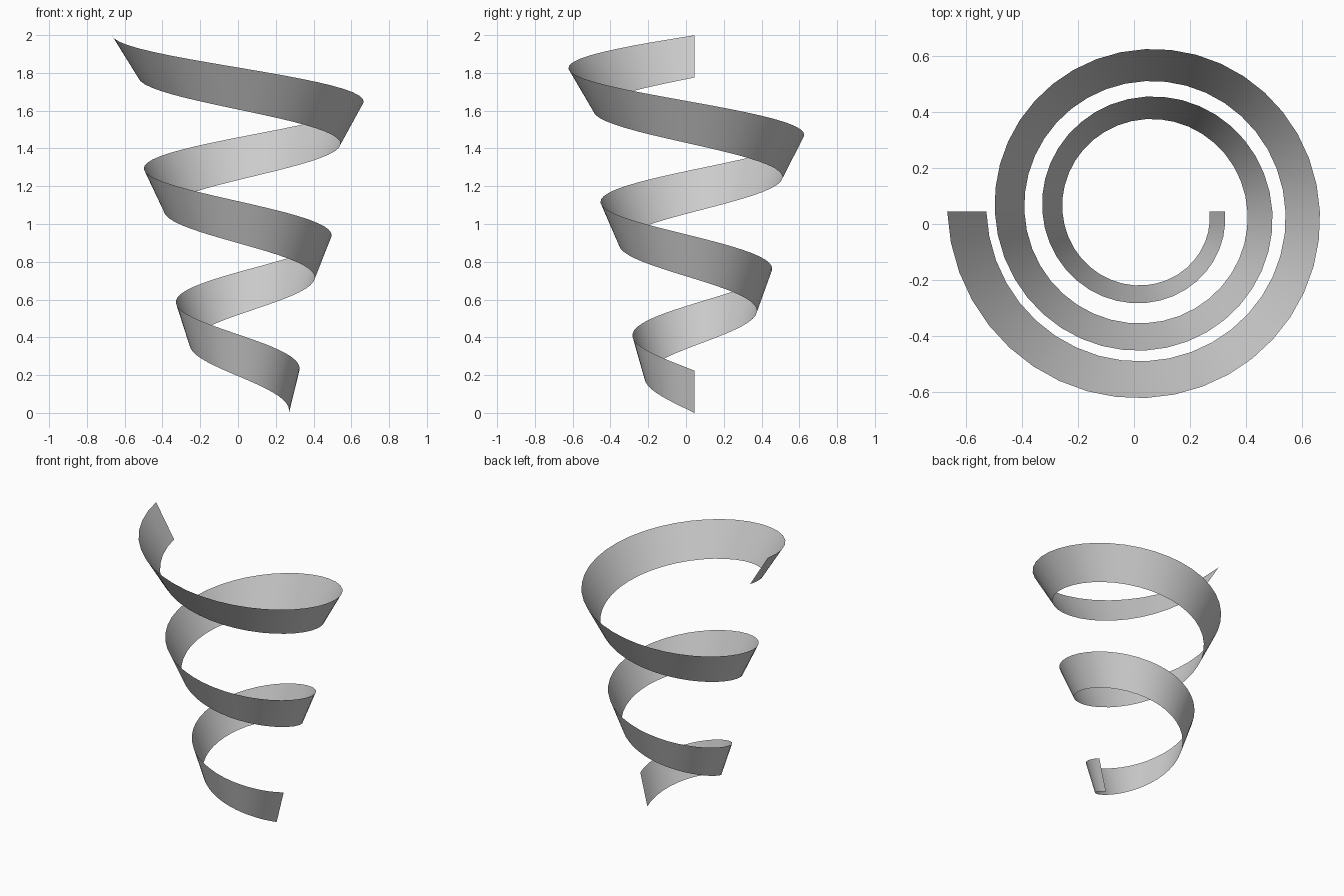
import bpy, bmesh, math

cube = bpy.data.objects.get("Cube")
if cube:
    bpy.data.objects.remove(cube, do_unlink=True)

TURNS = 2.5
STEPS = 40                     # segments per turn
RISE = 0.71                    # height gained per turn
CENTRE = (0.041, 0.044)

# Ribbon edges: start radius, radius growth per turn, start height
LOWER = (0.229, 0.136, 0.0)
UPPER = (0.284, 0.17, 0.224)


def edge_point(edge, turn):
    """Point on a widening, clockwise rising spiral."""
    radius, growth, height = edge
    r = radius + growth * turn
    a = -math.tau * turn
    return (CENTRE[0] + r * math.cos(a),
            CENTRE[1] + r * math.sin(a),
            height + RISE * turn)


# Grey material
grey = bpy.data.materials.new("light grey")
grey.use_nodes = True
colour = (0.6, 0.6, 0.6, 1)
grey.diffuse_color = colour
grey.node_tree.nodes["Principled BSDF"].inputs["Base Color"].default_value = colour

# Thin flared ribbon swept between the two spirals
bm = bmesh.new()
previous = None
for i in range(round(TURNS * STEPS) + 1):
    rung = [bm.verts.new(edge_point(e, i / STEPS)) for e in (LOWER, UPPER)]
    if previous:
        bm.faces.new((previous[0], previous[1], rung[1], rung[0]))
    previous = rung

mesh = bpy.data.meshes.new("spiral_ribbon")
bm.to_mesh(mesh)
bm.free()
mesh.materials.append(grey)
ribbon = bpy.data.objects.new("spiral_ribbon", mesh)
bpy.context.collection.objects.link(ribbon)

bpy.context.view_layer.objects.active = ribbon
ribbon.select_set(True)
bpy.ops.object.shade_smooth_by_angle()
